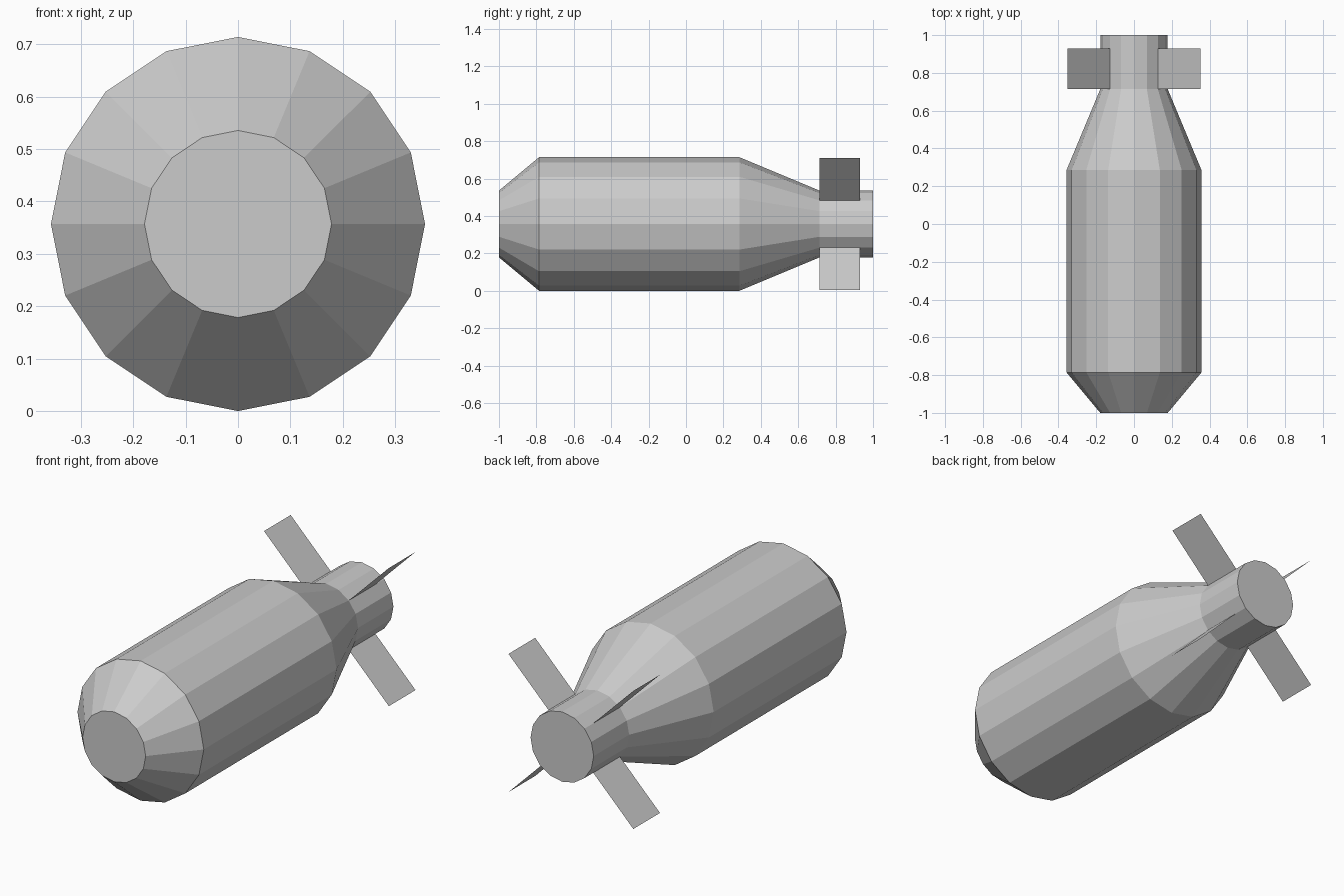
import bpy, math

if "Cube" in bpy.data.objects:
    bpy.data.objects.remove(bpy.data.objects["Cube"])

SIDES = 16
R_BIG, R_SMALL = 0.357, 0.1785
AXIS_Z = 0.357


def add_mesh(name, verts, faces):
    mesh = bpy.data.meshes.new(name)
    mesh.from_pydata(verts, [], faces)
    mesh.update()
    ob = bpy.data.objects.new(name, mesh)
    bpy.context.collection.objects.link(ob)
    return ob


def polar(r, y, a):
    return (r * math.cos(a), y, AXIS_Z + r * math.sin(a))


# Body: nose taper, barrel, tail taper and tail tube along the y axis
profile = [(-1.0, R_SMALL), (-0.786, R_BIG), (0.286, R_BIG),
           (0.714, R_SMALL), (1.0, R_SMALL)]
verts = [polar(r, y, 2 * math.pi * i / SIDES) for y, r in profile for i in range(SIDES)]
faces = []
for k in range(len(profile) - 1):
    for i in range(SIDES):
        j = (i + 1) % SIDES
        a, b = k * SIDES, (k + 1) * SIDES
        faces.append((a + i, b + i, b + j, a + j)[::-1])
last = (len(profile) - 1) * SIDES
faces.append(tuple(range(SIDES)))
faces.append(tuple(last + i for i in reversed(range(SIDES))))
body = add_mesh("body", verts, [f[::-1] for f in faces])

# Make the body normals point outwards
import bmesh
bm = bmesh.new()
bm.from_mesh(body.data)
bmesh.ops.recalc_face_normals(bm, faces=bm.faces)
bm.to_mesh(body.data)
bm.free()

# Four paper-thin tail fins on the diagonals
for n in range(4):
    a = math.radians(45 + 90 * n)
    add_mesh(f"tail_fin_{n + 1}",
             [polar(R_SMALL, 0.714, a), polar(0.499, 0.714, a),
              polar(0.499, 0.929, a), polar(R_SMALL, 0.929, a)],
             [(0, 1, 2, 3)])
